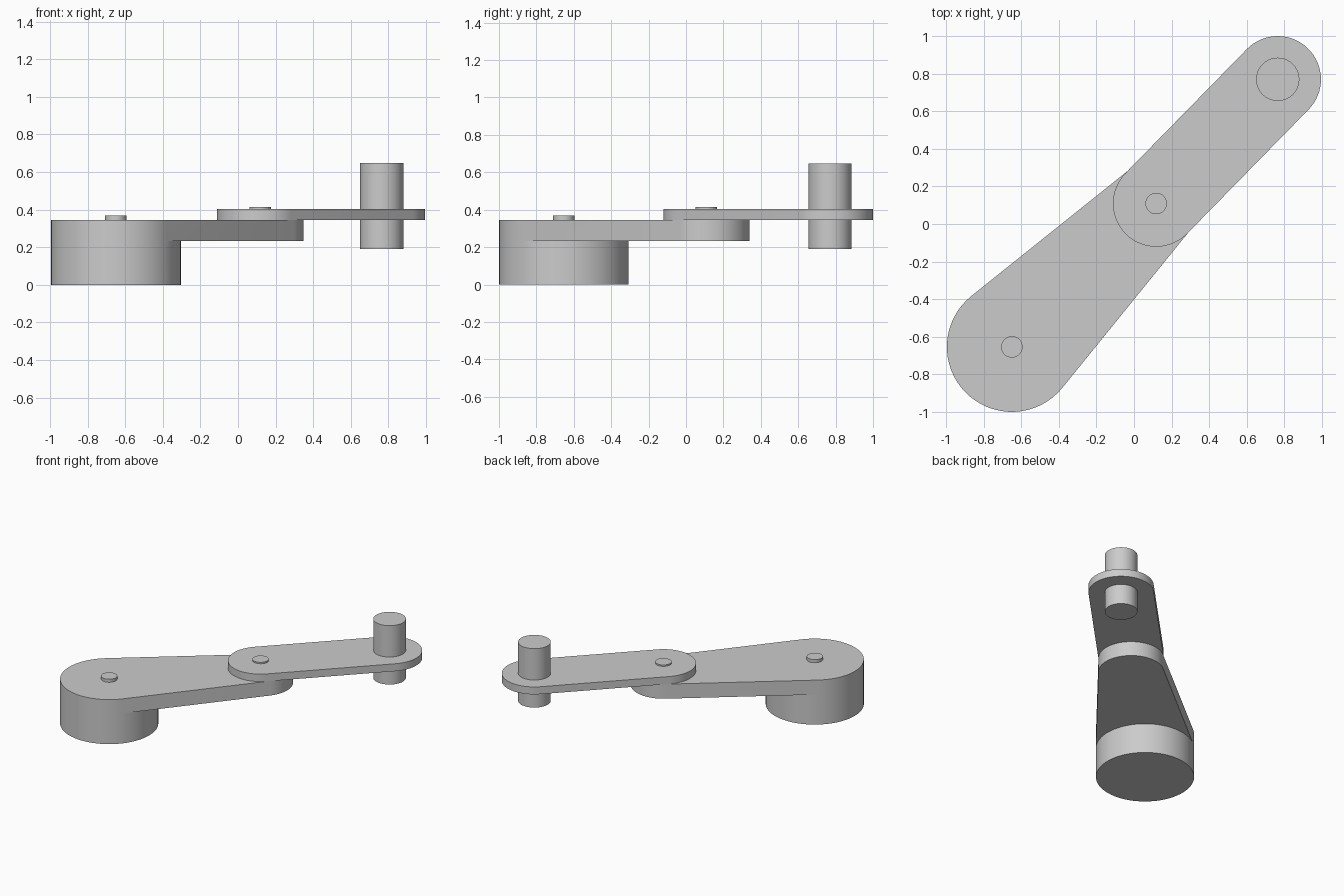
import bpy, bmesh, math
from mathutils import Vector

if "Cube" in bpy.data.objects:
    bpy.data.objects.remove(bpy.data.objects["Cube"])

grey = bpy.data.materials.new("light_grey")
grey.use_nodes = True
colour = (0.6, 0.6, 0.6, 1)
grey.diffuse_color = colour
grey.node_tree.nodes["Principled BSDF"].inputs["Base Color"].default_value = colour

# Joint axes, seen from above
SHOULDER, ELBOW, WRIST = Vector((-0.65, -0.654)), Vector((0.118, 0.109)), Vector((0.765, 0.77))
DRUM_R, ARM_R, PIN_R, QUILL_R = 0.346, 0.23, 0.057, 0.115
ARM_BOTTOM, ARM_TOP, FOREARM_TOP = 0.233, 0.346, 0.404


def arc(centre, radius, start, end, steps):
    angles = [start + (end - start) * i / steps for i in range(steps + 1)]
    return [centre + radius * Vector((math.cos(a), math.sin(a))) for a in angles]


def link_arcs(a, ra, b, rb, steps=32):
    """Near arc, far arc and hidden inner arc of two circles joined by tangents."""
    axis = math.atan2(b.y - a.y, b.x - a.x)
    tangent = math.acos((ra - rb) / (b - a).length)
    left, right = axis + tangent, axis - tangent
    near = arc(a, ra, left, right + math.tau, steps)
    far = arc(b, rb, right, left, steps)
    inner = arc(a, ra, right, left, steps)
    return near, far, inner


def ring(bm, points, z):
    return [bm.verts.new((p.x, p.y, z)) for p in points]


def walls(bm, low, high):
    for i in range(len(low)):
        j = (i + 1) % len(low)
        bm.faces.new((low[i], low[j], high[j], high[i]))


def finish(name, bm):
    bmesh.ops.recalc_face_normals(bm, faces=bm.faces)
    mesh = bpy.data.meshes.new(name)
    bm.to_mesh(mesh)
    bm.free()
    mesh.materials.append(grey)
    obj = bpy.data.objects.new(name, mesh)
    bpy.context.collection.objects.link(obj)
    bpy.ops.object.select_all(action='DESELECT')
    obj.select_set(True)
    bpy.context.view_layer.objects.active = obj
    bpy.ops.object.shade_smooth_by_angle(angle=math.radians(30))


def prism(name, points, z0, z1):
    bm = bmesh.new()
    low, high = ring(bm, points, z0), ring(bm, points, z1)
    walls(bm, low, high)
    bm.faces.new(low)
    bm.faces.new(high)
    finish(name, bm)


def cylinder(name, centre, radius, z0, z1, steps=64):
    prism(name, arc(centre, radius, 0, math.tau, steps)[:-1], z0, z1)


# Base drum and tapered upper arm as one solid
near, far, inner = link_arcs(SHOULDER, DRUM_R, ELBOW, ARM_R)
bm = bmesh.new()
outline = ring(bm, near + far, ARM_BOTTOM)
top = ring(bm, near + far, ARM_TOP)
walls(bm, outline, top)
bm.faces.new(top)
near_v, far_v = outline[:len(near)], outline[len(near):]
inner_v = ring(bm, inner[1:-1], ARM_BOTTOM)
foot = ring(bm, near + inner[1:-1], 0)
walls(bm, foot, near_v + inner_v)
bm.faces.new(foot)
bm.faces.new([near_v[-1]] + far_v + [near_v[0]] + inner_v[::-1])
finish("base_and_upper_arm", bm)

# Thin forearm with equal rounded ends
near, far, _ = link_arcs(ELBOW, ARM_R, WRIST, ARM_R)
prism("forearm", near + far, ARM_TOP, FOREARM_TOP)

# Joint pins and vertical quill
cylinder("shoulder_pin", SHOULDER, PIN_R, ARM_TOP - 0.02, 0.37)
cylinder("elbow_pin", ELBOW, PIN_R, FOREARM_TOP - 0.02, 0.415)
cylinder("quill", WRIST, QUILL_R, 0.19, 0.648)
